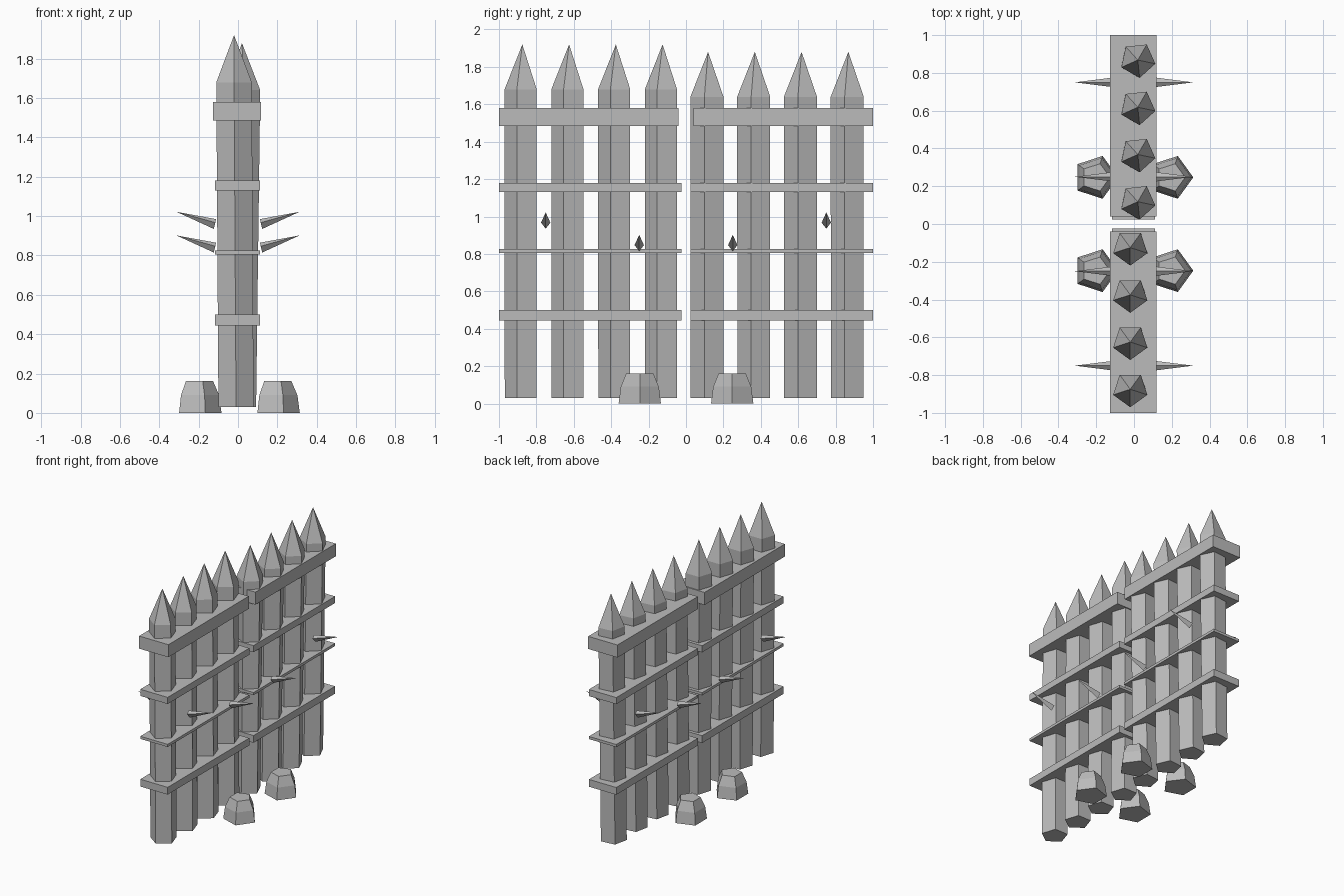
import bpy, bmesh
from math import cos, sin, radians

cube = bpy.data.objects.get("Cube")
if cube:
    bpy.data.objects.remove(cube, do_unlink=True)

stone = bpy.data.materials.new("grey")
stone.use_nodes = True
grey = (0.5, 0.5, 0.5, 1)
stone.diffuse_color = grey
stone.node_tree.nodes["Principled BSDF"].inputs["Base Color"].default_value = grey


def loft(name, rings, tip=None):
    """Skin a stack of point rings; close with a cap or a pointed tip."""
    bm = bmesh.new()
    loops = [[bm.verts.new(p) for p in ring] for ring in rings]
    n = len(loops[0])
    for low, high in zip(loops, loops[1:]):
        for i in range(n):
            j = (i + 1) % n
            bm.faces.new((low[i], low[j], high[j], high[i]))
    bm.faces.new(loops[0][::-1])
    if tip:
        point = bm.verts.new(tip)
        for i in range(n):
            bm.faces.new((loops[-1][i], loops[-1][(i + 1) % n], point))
    else:
        bm.faces.new(loops[-1])
    bmesh.ops.recalc_face_normals(bm, faces=bm.faces)
    mesh = bpy.data.meshes.new(name)
    bm.to_mesh(mesh)
    bm.free()
    mesh.materials.append(stone)
    obj = bpy.data.objects.new(name, mesh)
    bpy.context.collection.objects.link(obj)
    return obj


def pentagon(x, y, z, r, turn):
    angles = [radians(turn + 72 * i) for i in range(5)]
    return [(x + r * cos(a), y + r * sin(a), z) for a in angles]


def box(name, x0, x1, y0, y1, z0, z1):
    loft(name, [[(x0, y0, z), (x1, y0, z), (x1, y1, z), (x0, y1, z)] for z in (z0, z1)])


# Pointed five-sided posts, four per gate leaf
for leaf, y0, x, foot, turn, shoulder, tip in (
        ("front", -0.875, -0.02, -0.01, -90, 1.68, 1.92),
        ("back", 0.118, 0.02, 0.0, -84, 1.64, 1.88)):
    for i in range(4):
        y = y0 + 0.25 * i
        loft(f"{leaf}_post_{i + 1}",
             [pentagon(foot, y, 0.03, 0.094, turn), pentagon(x, y, shoulder, 0.095, turn)],
             (x, y, tip))

# Horizontal rails across each leaf
for name, x0, x1, gap, z0, z1 in (
        ("top", -0.127, 0.118, 0.04, 1.485, 1.58),
        ("upper", -0.117, 0.112, 0.025, 1.13, 1.18),
        ("middle", -0.117, 0.112, 0.025, 0.805, 0.825),
        ("lower", -0.117, 0.112, 0.025, 0.445, 0.5)):
    box(f"front_{name}_rail", x0, x1, -1, -gap, z0, z1)
    box(f"back_{name}_rail", x0, x1, gap, 1, z0, z1)

# Slanted spikes and loose rocks on both sides
for side, s in (("left", 1), ("right", -1)):
    for i, (y, z) in enumerate(((-0.75, 0.96), (-0.25, 0.84), (0.25, 0.84), (0.75, 0.96))):
        base = [(s * 0.123, y, z - 0.025), (s * 0.115, y + 0.025, z + 0.007),
                (s * 0.112, y, z + 0.025), (s * 0.115, y - 0.025, z + 0.007)]
        loft(f"{side}_spike_{i + 1}", [base], (s * 0.313, y, z + 0.062))
    for end, y in (("front", -0.247), ("back", 0.247)):
        x = 0.195 if s > 0 else -0.203
        loft(f"{side}_{end}_rock",
             [pentagon(x, y, z, r, 0) for z, r in ((0, 0.119), (0.09, 0.107), (0.162, 0.076))])
